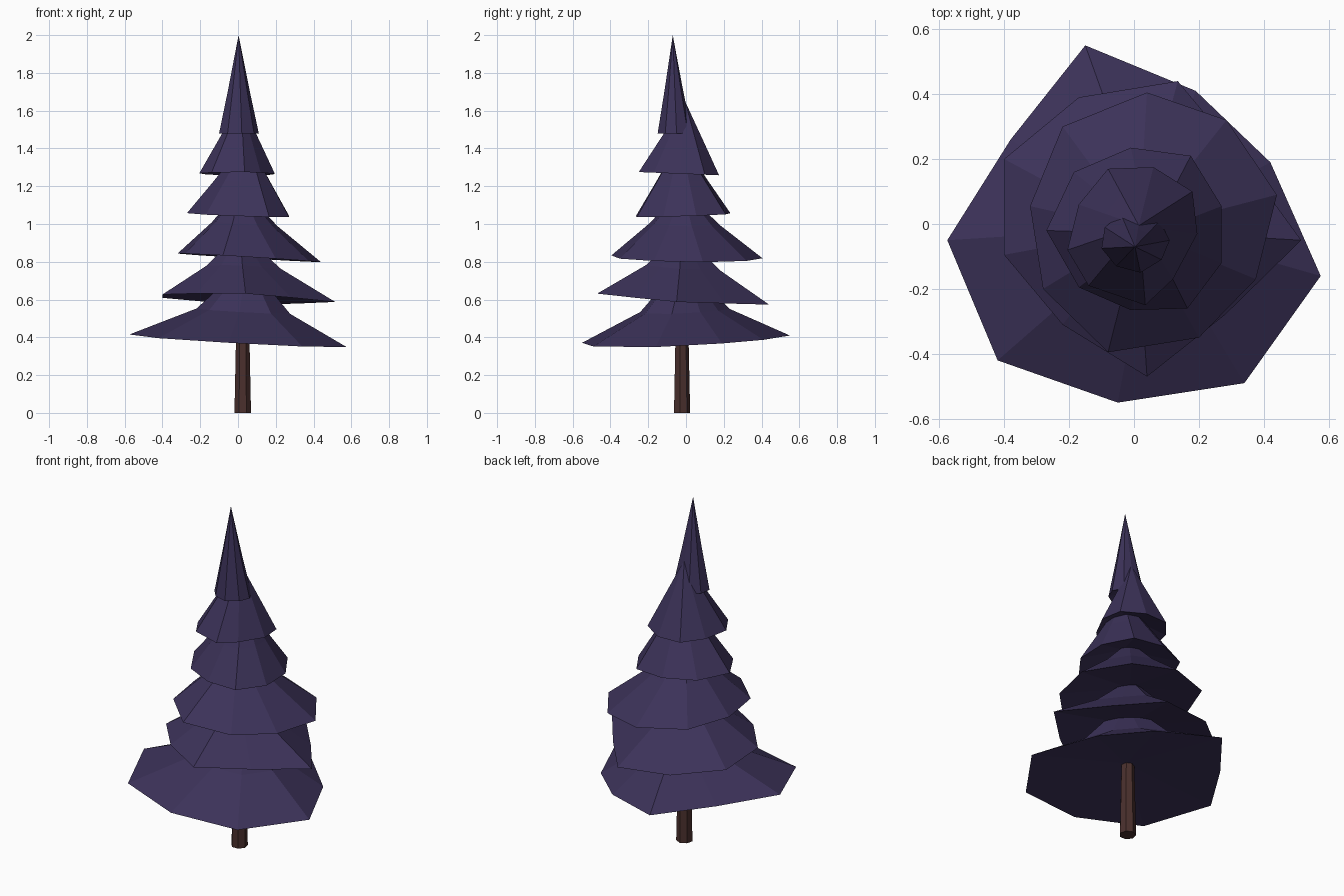
import bpy, bmesh
from mathutils import Vector

if "Cube" in bpy.data.objects:
    bpy.data.objects.remove(bpy.data.objects["Cube"])


def material(name, rgb):
    m = bpy.data.materials.new(name)
    m.diffuse_color = (*rgb, 1)
    m.use_nodes = True
    m.node_tree.nodes["Principled BSDF"].inputs["Base Color"].default_value = m.diffuse_color
    return m


NEEDLES = material("purple_needles", (0.045, 0.032, 0.100))
BARK = material("brown_bark", (0.068, 0.029, 0.026))


def add_object(name, bm, mat):
    bmesh.ops.recalc_face_normals(bm, faces=bm.faces)
    mesh = bpy.data.meshes.new(name)
    bm.to_mesh(mesh)
    bm.free()
    mesh.materials.append(mat)
    obj = bpy.data.objects.new(name, mesh)
    bpy.context.collection.objects.link(obj)
    return obj


def tier(name, rim, z, tilt, mid, apex, hollow=.08):
    """Nine-sided skirt: tilted irregular rim, a bend ring (ratio, rise), a tip and a hollowed underside."""
    bm = bmesh.new()
    top = Vector(apex)
    outer, inner = [], []
    for x, y in rim:
        zr = z + tilt[0] * x + tilt[1] * y
        outer.append(bm.verts.new((x, y, zr)))
        inner.append(bm.verts.new((top.x + (x - top.x) * mid[0],
                                   top.y + (y - top.y) * mid[0],
                                   z + (zr - z) * mid[0] + mid[1])))
    tip = bm.verts.new(top)
    base = bm.verts.new((top.x, top.y, z + hollow))
    n = len(rim)
    for i in range(n):
        j = (i + 1) % n
        bm.faces.new((outer[i], outer[j], inner[j], inner[i]))
        bm.faces.new((inner[i], inner[j], tip))
        bm.faces.new((outer[j], outer[i], base))
    return add_object(name, bm, NEEDLES)


# Branch tiers, bottom to top
tier("branch_tier_1",
     [(.42, .19), (.19, .41), (-.15, .55), (-.38, .26), (-.575, -.05),
      (-.42, -.42), (-.05, -.55), (.34, -.49), (.575, -.16)],
     .385, (-.055, .03), (.43, .155), (.05, -.01, .80), .04)
tier("branch_tier_2",
     [(.33, .205), (.135, .44), (-.17, .39), (-.40, .20), (-.40, -.095),
      (-.22, -.31), (.04, -.47), (.28, -.28), (.515, -.05)],
     .605, (-.04, -.06), (.43, .165), (.01, -.02, .96))
tier("branch_tier_3",
     [(.44, .09), (.285, .32), (.04, .405), (-.22, .30), (-.32, .055),
      (-.28, -.20), (-.08, -.395), (.20, -.35), (.375, -.17)],
     .825, (-.06, -.01), (.46, .175), (.015, -.02, 1.19))
tier("branch_tier_4",
     [(.27, .055), (.175, .21), (-.01, .235), (-.185, .16), (-.27, -.02),
      (-.17, -.195), (-.01, -.265), (.165, -.26), (.27, -.12)],
     1.05, (-.03, .03), (.54, .18), (.05, -.03, 1.45))
tier("branch_tier_5",
     [(.195, -.03), (.18, .10), (.06, .175), (-.08, .17), (-.17, .06),
      (-.205, -.08), (-.14, -.19), (.035, -.25), (.12, -.17)],
     1.265, (0, -.04), (.56, .17), (.015, -.005, 1.65), .06)
tier("treetop",
     [(.11, -.05), (.08, .01), (.02, .03), (-.04, .03), (-.09, -.01),
      (-.10, -.075), (-.055, -.13), (.02, -.15), (.085, -.11)],
     1.48, (0, 0), (.54, .23), (.003, -.07, 2.0), .04)

# Trunk
bm = bmesh.new()
bmesh.ops.create_cone(bm, cap_ends=True, segments=7, radius1=.045, radius2=.03, depth=.7)
bmesh.ops.translate(bm, verts=bm.verts, vec=(.025, -.023, .35))
add_object("trunk", bm, BARK)
